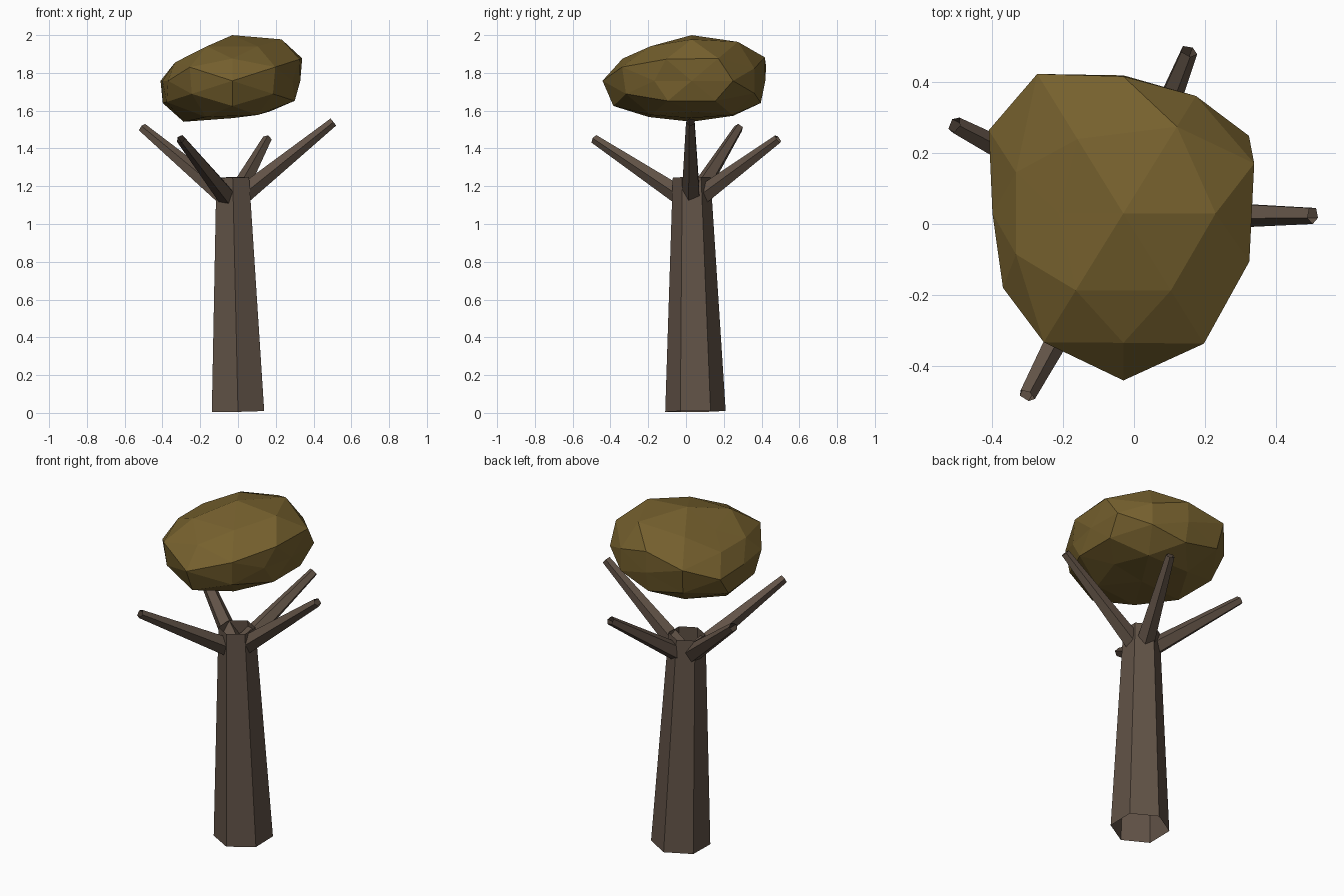
import bpy, bmesh, math
from itertools import product
from mathutils import Vector

if "Cube" in bpy.data.objects:
    bpy.data.objects.remove(bpy.data.objects["Cube"])

def material(name, rgb):
    m = bpy.data.materials.new(name)
    m.diffuse_color = (*rgb, 1)
    m.use_nodes = True
    m.node_tree.nodes["Principled BSDF"].inputs["Base Color"].default_value = m.diffuse_color
    return m

bark = material("bark", (0.12, 0.085, 0.062))
leaf = material("leaf", (0.18, 0.118, 0.027))

def finish(name, bm, mat):
    bmesh.ops.recalc_face_normals(bm, faces=bm.faces[:])
    me = bpy.data.meshes.new(name)
    bm.to_mesh(me)
    bm.free()
    me.materials.append(mat)
    ob = bpy.data.objects.new(name, me)
    bpy.context.collection.objects.link(ob)
    return ob

def tube(name, a, b, ra, rb, sides):
    """Open tapered tube from a to b, first corner towards the front."""
    a, b = Vector(a), Vector(b)
    q = Vector((0, 0, 1)).rotation_difference(b - a)
    bm = bmesh.new()
    rings = []
    for c, r in ((a, ra), (b, rb)):
        angles = [2 * math.pi * i / sides for i in range(sides)]
        rings.append([bm.verts.new(c + q @ Vector((r * math.sin(t), -r * math.cos(t), 0)))
                      for t in angles])
    lo, hi = rings
    for i in range(sides):
        j = (i + 1) % sides
        bm.faces.new((lo[i], lo[j], hi[j], hi[i]))
    return finish(name, bm, bark)

# Trunk, slightly leaning
tube("trunk", (0, 0.05, 0.008), (-0.028, 0.03, 1.247), 0.16, 0.1, 6)

# Branches spreading from the trunk top
tips = [(0.505, 0.025, 1.54), (-0.507, 0.28, 1.51), (-0.303, -0.485, 1.45), (0.155, 0.488, 1.45)]
for i, tip in enumerate(tips):
    tube(f"branch_{i + 1}", (-0.03, 0.03, 1.11), tip, 0.055, 0.025, 5)

# Foliage: once-subdivided icosahedron, each corner pushed to its own radius
# (radii listed per family of directions, signs running + then -)
families = [
    ((1, 0, 0), [.36, .37]),
    ((0, 1, 0), [.39, .472]),
    ((0, 0, 1), [.465, .38]),
    ((.526, 0, .851), [.496, .37, .35, .49]),
    ((0, .851, .526), [.455, .43, .43, .487]),
    ((.851, .526, 0), [.417, .375, .447, .40]),
    ((.809, .309, .5), [.457, .408, .44, .408, .375, .455, .375, .43]),
    ((.309, .5, .809), [.49, .43, .435, .43, .42, .44, .435, .455]),
    ((.5, .809, .309), [.41, .41, .455, .43, .487, .447, .45, .43]),
]
bm = bmesh.new()
corners = []
for d, radii in families:
    signs = product(*[(1, -1) if c else (1,) for c in d])
    for s, r in zip(signs, radii):
        u = Vector([c * k for c, k in zip(d, s)]).normalized()
        corners.append((bm.verts.new(u), u, r))
bmesh.ops.convex_hull(bm, input=bm.verts[:])
for v, u, r in corners:
    v.co = Vector((-0.03, 0.03, 1.758)) + Vector((u.x, u.y, u.z * 0.52)) * r
finish("foliage", bm, leaf)
